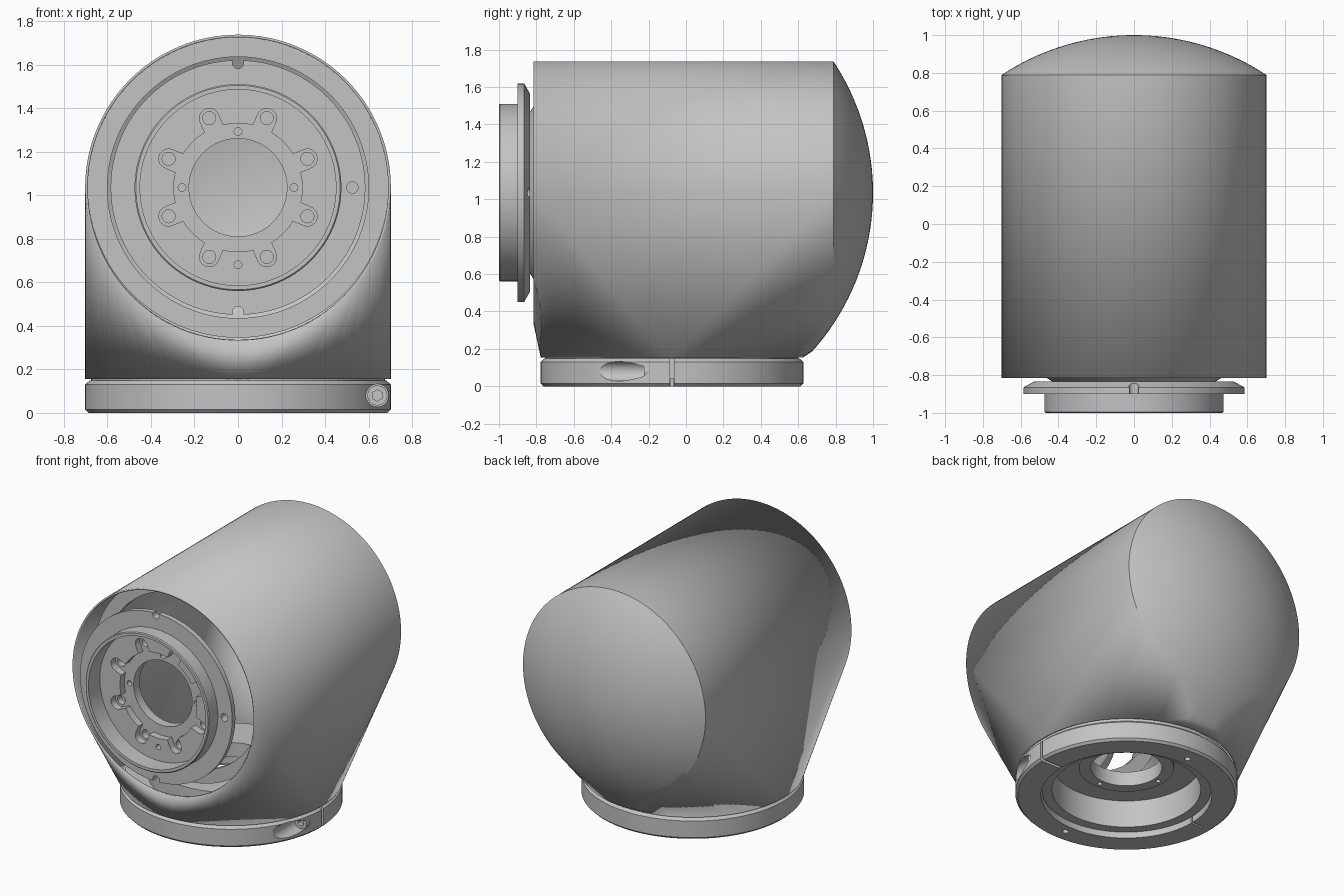
import bpy, bmesh, math
from math import sin, cos, pi, sqrt
from mathutils import Matrix

cube = bpy.data.objects.get("Cube")
if cube:
    bpy.data.objects.remove(cube, do_unlink=True)

mat = bpy.data.materials.new("plain grey")
mat.use_nodes = True
GREY = (0.55, 0.55, 0.55, 1)
mat.diffuse_color = GREY
mat.node_tree.nodes["Principled BSDF"].inputs["Base Color"].default_value = GREY

R = 0.702         # radius of the barrel and of the socket
AXIS_Z = 1.035    # height of the barrel axis
BASE_Y = -0.075   # centre of the socket
BASE_Z = 0.155    # lower end of the housing
MOUTH_Y = -0.815  # open front end of the barrel
DOME_R = 1.27     # radius of the rear dome


def add_object(name, bm, matrix=Matrix()):
    bmesh.ops.recalc_face_normals(bm, faces=bm.faces)
    mesh = bpy.data.meshes.new(name)
    bm.to_mesh(mesh)
    bm.free()
    obj = bpy.data.objects.new(name, mesh)
    obj.matrix_world = matrix
    mesh.materials.append(mat)
    bpy.context.collection.objects.link(obj)
    return obj


def lathe(name, profile, matrix, segs=96):
    """Revolve a closed (radius, height) profile about local z."""
    bm = bmesh.new()
    rings = []
    for i in range(segs):
        a = 2 * pi * i / segs
        rings.append([bm.verts.new((r * cos(a), r * sin(a), h)) for r, h in profile])
    for i in range(segs):
        a, b = rings[i], rings[(i + 1) % segs]
        for j in range(len(profile)):
            k = (j + 1) % len(profile)
            bm.faces.new((a[j], b[j], b[k], a[k]))
    return add_object(name, bm, matrix)


def cylinder(name, radius, low, high, matrix, x=0, y=0, segs=24):
    bm = bmesh.new()
    bmesh.ops.create_cone(bm, cap_ends=True, segments=segs, radius1=radius, radius2=radius,
                          depth=high - low, matrix=Matrix.Translation((x, y, (low + high) / 2)))
    return add_object(name, bm, matrix)


def box(name, size, centre, matrix, turn=0):
    bm = bmesh.new()
    place = Matrix.Rotation(turn, 4, 'Z') @ Matrix.Translation(centre) @ Matrix.Diagonal((*size, 1))
    bmesh.ops.create_cube(bm, size=1, matrix=place)
    return add_object(name, bm, matrix)


def activate(obj):
    bpy.ops.object.select_all(action='DESELECT')
    obj.select_set(True)
    bpy.context.view_layer.objects.active = obj


def cut(obj, cutters):
    activate(obj)
    for c in cutters:
        mod = obj.modifiers.new("cut", 'BOOLEAN')
        mod.operation, mod.solver, mod.object = 'DIFFERENCE', 'EXACT', c
        bpy.ops.object.modifier_apply(modifier=mod.name)
        bpy.data.objects.remove(c, do_unlink=True)


def circle(bm, radius, y, segs=128):
    """Points of an upright circle about the barrel axis."""
    for i in range(segs):
        a = 2 * pi * i / segs
        bm.verts.new((radius * cos(a), y, AXIS_Z + radius * sin(a)))


# Housing shell: a skin stretched over the barrel mouth, rear dome and socket rim
bm = bmesh.new()
circle(bm, R, MOUTH_Y)
dome_angle = math.asin(R / DOME_R)
for i in range(1, 19):
    a = dome_angle * i / 18
    circle(bm, DOME_R * sin(a), 1 - DOME_R * (1 - cos(a)))
bm.verts.new((0, 1, AXIS_Z))
for i in range(128):
    a = 2 * pi * i / 128
    bm.verts.new((R * cos(a), BASE_Y + R * sin(a), BASE_Z))
# the dome runs on a little below the barrel, down to the back of the socket
for i in range(1, 8):
    drop = R + 0.145 * i / 7
    for j in range(-4, 5):
        x = 0.03 * j
        bm.verts.new((x, 1 - DOME_R + sqrt(DOME_R ** 2 - drop ** 2 - x * x), AXIS_Z - drop))
hull = bmesh.ops.convex_hull(bm, input=bm.verts)
spare = {v for key in ("geom_interior", "geom_unused") for v in hull[key]
         if isinstance(v, bmesh.types.BMVert)}
bmesh.ops.delete(bm, geom=list(spare), context='VERTS')
bmesh.ops.recalc_face_normals(bm, faces=bm.faces)
caps = [f for f in bm.faces
        if all(v.co.y < MOUTH_Y + .001 for v in f.verts) or all(v.co.z < BASE_Z + .001 for v in f.verts)]
bmesh.ops.delete(bm, geom=caps, context='FACES')
housing = add_object("housing", bm)
if max(housing.data.polygons, key=lambda p: p.center.z).normal.z < 0:
    housing.data.flip_normals()
wall = housing.modifiers.new("wall", 'SOLIDIFY')
wall.thickness, wall.offset = 0.012, -1

# Front output joint: neck, chamfered flange and hub; local z points forward
to_front = Matrix.Translation((0, 0, AXIS_Z)) @ Matrix.Rotation(pi / 2, 4, 'X')
joint = lathe("output_joint", [
    (.225, .76), (.47, .76), (.47, .81), (.43, .835), (.53, .835), (.585, .865), (.585, .9),
    (.475, .9), (.475, .994), (.469, 1), (.45, 1), (.45, .875), (.225, .875)], to_front)
cutters = [cylinder("cutter", .295, .825, 1.1, to_front, segs=64)]
for i in range(8):
    a = pi / 8 + i * pi / 4
    x, y = .345 * cos(a), .345 * sin(a)
    cutters += [box("cutter", (.12, .09, .265), (.285, 0, .9575), to_front, a),
                cylinder("cutter", .045, .825, 1.09, to_front, x, y),
                cylinder("cutter", .03, .78, 1.08, to_front, x, y)]
for i in range(4):
    a = i * pi / 2
    cutters.append(cylinder("cutter", .018, .79, 1.07, to_front, .257 * cos(a), .257 * sin(a), 16))
cutters.append(cylinder("cutter", .018, .81, 1.07, to_front, 0, -.355, 16))
cutters.append(cylinder("cutter", .026, .8, 1.07, to_front, .525, 0))
for s in (1, -1):
    cutters.append(cylinder("cutter", .026, .8, 1.07, to_front, 0, .572 * s))
cut(joint, cutters)

# Inner shoulder behind the barrel mouth
shoulder = lathe("inner_shoulder", [(.6, .56), (.69, .56), (.69, .6), (.6, .6)], to_front)

# Split clamp ring at the foot
at_base = Matrix.Translation((0, BASE_Y, 0))
ring = lathe("clamp_ring", [(.54, 0), (.687, 0), (.702, .015), (.702, .13), (.682, .148), (.54, .148)],
             at_base, 128)
SCREW_X, SCREW_Z = .64, .08
to_screw = Matrix.Translation((SCREW_X, BASE_Y, SCREW_Z)) @ Matrix.Rotation(pi / 2, 4, 'X')
cutters = [box("cutter", (.3, .022, .4), (.65, 0, .08), at_base),
           box("cutter", (.12, .014, .4), (-.58, 0, .08), at_base),
           cylinder("cutter", .052, .12, .8, to_screw, segs=32)]
for s in (1, -1):
    cutters.append(cylinder("cutter", .02, -.1, .08, at_base, 0, .6 * s, 16))
cut(ring, cutters)

# Clamp screw with a hexagonal socket
screw = cylinder("clamp_screw", .046, .02, .15, to_screw, segs=32)
cut(screw, [cylinder("cutter", .026, .11, .3, to_screw, segs=6)])

# Hollow input joint inside the foot
drive = lathe("input_joint", [
    (.225, .2), (.3, .2), (.3, .23), (.47, .23), (.47, .04), (.535, .04), (.535, .146),
    (.675, .146), (.675, .175), (.52, .175), (.52, .3), (.225, .3)], at_base)
cut(drive, [cylinder("cutter", .016, .1, .24, at_base, .262 * cos(i * pi / 2), .262 * sin(i * pi / 2), 16)
            for i in range(4)])

# Smooth shading with crisp edges
for obj in (housing, joint, shoulder, ring, screw, drive):
    activate(obj)
    bpy.ops.object.shade_smooth_by_angle(angle=math.radians(24))
